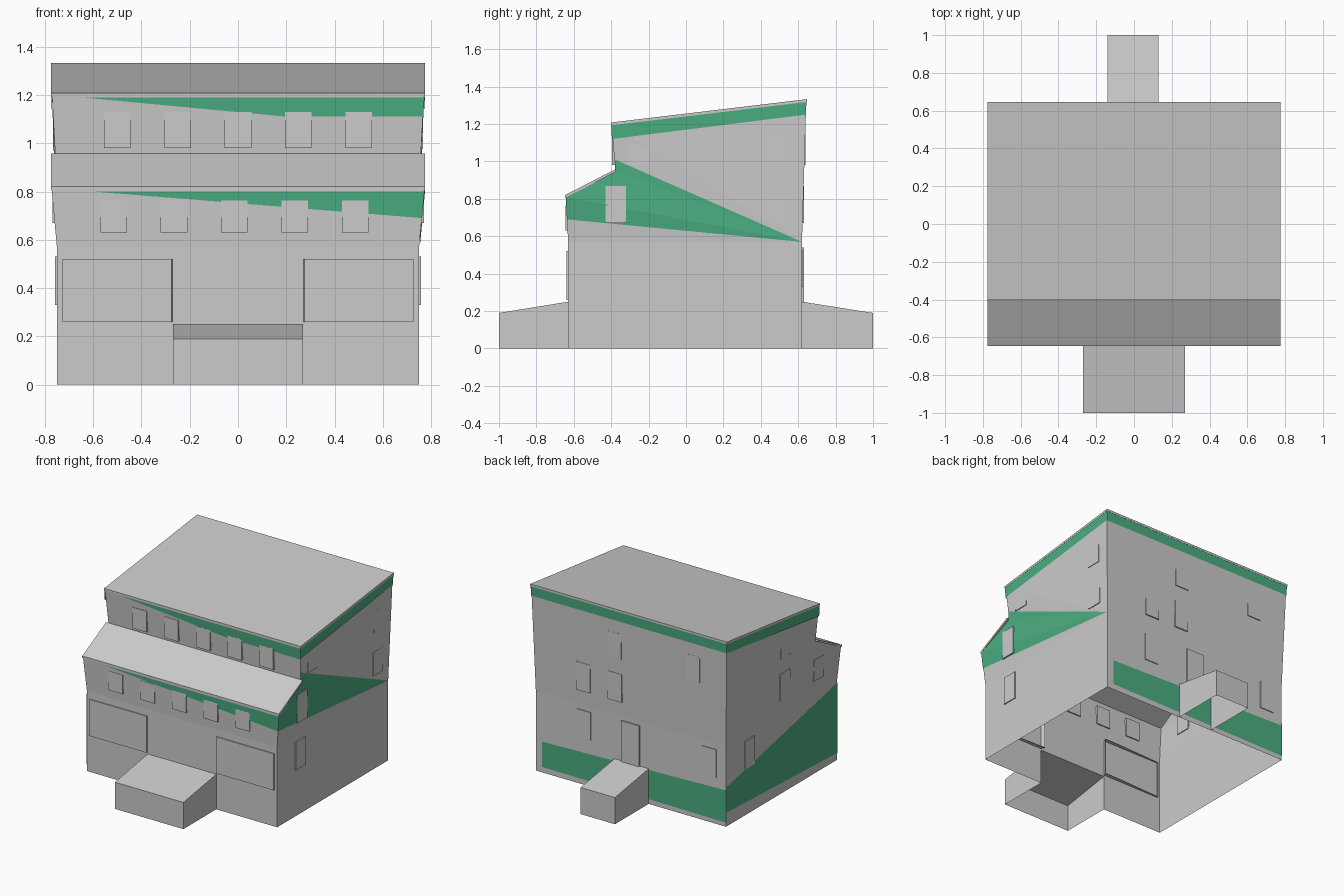
import bpy

if "Cube" in bpy.data.objects:
    bpy.data.objects.remove(bpy.data.objects["Cube"])

green = bpy.data.materials.new("green_paint")
green.diffuse_color = (0.07, 0.42, 0.22, 1)
green.use_nodes = True
green.node_tree.nodes["Principled BSDF"].inputs["Base Color"].default_value = green.diffuse_color


def mesh(name, verts, faces, mat=None):
    me = bpy.data.meshes.new(name)
    me.from_pydata(verts, [], faces)
    ob = bpy.data.objects.new(name, me)
    bpy.context.collection.objects.link(ob)
    if mat:
        me.materials.append(mat)
    return ob


def poly(name, pts, mat=None):
    return mesh(name, pts, [tuple(range(len(pts)))], mat)


def fan(name, pts, mat=None):
    return mesh(name, pts, [(0, i, i + 1) for i in range(1, len(pts) - 1)], mat)


def box(name, x, y, z):
    v = [(a, b, c) for a in x for b in y for c in z]
    return mesh(name, v, [(0, 1, 3, 2), (4, 6, 7, 5), (0, 4, 5, 1),
                          (2, 3, 7, 6), (0, 2, 6, 4), (1, 5, 7, 3)])


# Lower walls, open at the bottom; front has an opening behind the porch
W, F, B, H = 0.75, -0.63, 0.62, 0.57
for s, side in ((1, "right"), (-1, "left")):
    poly("lower_wall_" + side, [(s*W, F, 0), (s*W, B, 0), (s*W, B, H), (s*W, F, H)][::s])
    poly("front_wall_" + side, [(s*.27, F, 0), (s*W, F, 0), (s*W, F, H), (s*.27, F, H)][::s])
poly("front_wall_centre", [(-.27, F, .25), (.27, F, .25), (.27, F, H), (-.27, F, H)])
poly("back_wall_lower", [(W, B, 0), (-W, B, 0), (-W, B, H), (W, B, H)])

# Upper walls flare out towards the eaves
for s, side in ((1, "right"), (-1, "left")):
    pts = [(W, B, H), (.77, .643, 1.32), (.77, -.398, 1.195), (.757, -.378, .955),
           (.772, -.643, .81), (W, F, H)]
    fan("upper_wall_" + side, [(s*x, y, z) for x, y, z in pts])


def strip(name, a, b, mat=None):
    # wall across the width between two (x, y, z) edge points
    return poly(name, [(-a[0], a[1], a[2]), a, b, (-b[0], b[1], b[2])], mat)


strip("front_wall_flare", (W, F, H), (.772, -.643, .81))
strip("front_wall_top_floor", (.757, -.378, .955), (.77, -.398, 1.195))
strip("back_wall_upper", (W, B, H), (.77, .643, 1.32))


# Thin sloping roofs
def roof(name, y0, z0, y1, z1, t=.015, w=.775):
    v = [(x, y, z) for x in (-w, w)
         for y, z in ((y0, z0), (y1, z1), (y1, z1 - t), (y0, z0 - t))]
    mesh(name, v, [(0, 3, 2, 1), (4, 5, 6, 7), (0, 1, 5, 4),
                   (1, 2, 6, 5), (2, 3, 7, 6), (3, 0, 4, 7)])


roof("main_roof", -.402, 1.208, .647, 1.333)
roof("lower_roof", -.647, .82, -.378, .958)


# Entrance blocks with sloping tops
def porch(name, x0, x1, y_wall, y_end):
    v = [(x, y, z) for x in (x0, x1)
         for y, z in ((y_wall, 0), (y_end, 0), (y_end, .19), (y_wall, .25))]
    mesh(name, v, [(0, 1, 2, 3), (4, 7, 6, 5), (1, 5, 6, 2), (2, 6, 7, 3)])


porch("front_porch", -.27, .27, F, -1)
porch("back_porch", -.14, .13, B, 1)

# Shop windows with angled inner edge
for s in (1, -1):
    v = [(s*x, y, z) for z in (.26, .52)
         for x, y in ((.26, -.6), (.275, -.638), (.727, -.638), (.727, -.62))]
    mesh("shop_window", v, [(0, 1, 5, 4), (1, 2, 6, 5), (2, 3, 7, 6),
                            (4, 5, 6, 7), (0, 3, 2, 1)])

# Front windows
for i in range(5):
    x = -.515 + i * .25
    box("front_window_lower", (x - .055, x + .055), (-.643, -.625), (.63, .765))
    x = -.5 + i * .25
    box("front_window_upper", (x - .055, x + .055), (-.396, -.375), (.98, 1.13))

# Side windows: side, centre y, bottom z, top z, outer x
for s, y, z0, z1, x in ((1, -.375, .33, .53, .757), (1, -.375, .67, .87, .771),
                        (1, .495, .67, .84, .759), (1, -.25, .98, 1.13, .766),
                        (1, .495, .98, 1.13, .766), (-1, .36, .33, .53, .757),
                        (-1, -.03, .67, .86, .763), (-1, -.03, .97, 1.15, .767),
                        (-1, -.4, .67, .82, .768)):
    box("side_window", sorted((s*(x - .015), s*x)), (y - .055, y + .055), (z0, z1))

# Back windows and door
for x, z0, z1, y in ((.37, .67, .87, .632), (.12, .67, .87, .632), (.37, .33, .53, .626),
                     (-.62, .33, .53, .626), (.12, .98, 1.16, .639), (-.5, .98, 1.16, .639)):
    box("back_window", (x - .055, x + .055), (y - .015, y), (z0, z1))
box("back_door", (-.07, .07), (.61, .63), (.24, .54))

# Green painted areas just proud of the walls
poly("green_front_upper", [(-.65, -.4, 1.19), (.2, -.394, 1.11), (.767, -.394, 1.11),
                           (.772, -.4, 1.19)], green)
poly("green_front_lower", [(-.6, -.645, .8), (.762, -.639, .69), (.772, -.645, .8)], green)
fan("green_side", [(.753, B, H), (.762, -.38, 1.01), (.761, -.38, .955),
                   (.775, -.643, .808), (.764, -.636, .69)], green)
for s in (1, -1):
    poly("green_side_eave", [(s*.773, -.396, 1.12), (s*.773, .638, 1.25),
                             (s*.774, .645, 1.318), (s*.774, -.4, 1.193)][::s], green)
poly("green_back_eave", [(.77, .643, 1.25), (-.77, .643, 1.25),
                         (-.772, .646, 1.318), (.772, .646, 1.318)], green)
poly("green_left", [(-.752, B, .1), (-.752, F, .05), (-.752, F, .55), (-.752, B, .28)], green)
poly("green_back", [(.7, .622, .04), (-.75, .622, .03), (-.75, .622, .26),
                    (.7, .622, .22)], green)
